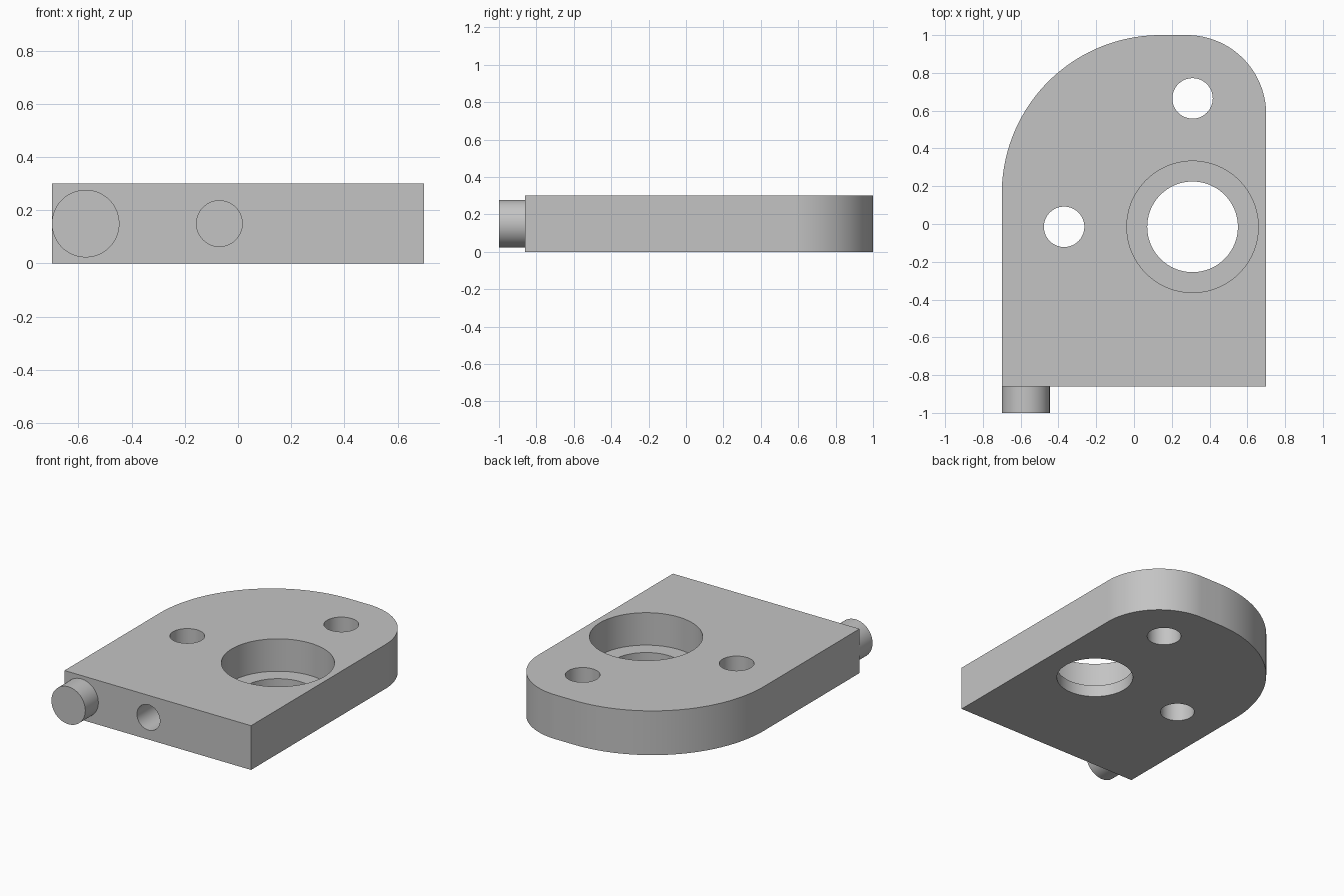
import bpy
import math
from math import cos, sin, pi
from mathutils import Matrix
import bmesh

if "Cube" in bpy.data.objects:
    bpy.data.objects.remove(bpy.data.objects["Cube"], do_unlink=True)

THICK = 0.30
FRONT = -0.86

metal = bpy.data.materials.new("plain_grey")
metal.use_nodes = True
GREY = (0.55, 0.55, 0.55, 1)
metal.diffuse_color = GREY
metal.node_tree.nodes["Principled BSDF"].inputs["Base Color"].default_value = GREY


def make_object(name, bm):
    mesh = bpy.data.meshes.new(name)
    bmesh.ops.recalc_face_normals(bm, faces=bm.faces)
    bm.to_mesh(mesh)
    bm.free()
    obj = bpy.data.objects.new(name, mesh)
    bpy.context.collection.objects.link(obj)
    mesh.materials.append(metal)
    return obj


def cylinder(name, radius, length, centre, along_y=False):
    bm = bmesh.new()
    turn = Matrix.Rotation(pi / 2, 4, "X") if along_y else Matrix()
    bmesh.ops.create_cone(bm, cap_ends=True, segments=96, radius1=radius, radius2=radius,
                          depth=length, matrix=Matrix.Translation(centre) @ turn)
    return make_object(name, bm)


def arc(cx, cy, radius, start, end, steps=40):
    angles = [start + (end - start) * i / steps for i in range(steps + 1)]
    return [(cx + radius * cos(a), cy + radius * sin(a)) for a in angles]


def smooth(obj):
    bpy.ops.object.select_all(action="DESELECT")
    obj.select_set(True)
    bpy.context.view_layer.objects.active = obj
    bpy.ops.object.shade_smooth_by_angle(angle=math.radians(30))


# Plate outline: square front corners, two different rounded back corners
outline = [(-0.70, FRONT), (0.70, FRONT)]
outline += arc(0.28, 0.58, 0.42, 0, pi / 2)
outline += arc(0.14, 0.16, 0.84, pi / 2, pi)
bm = bmesh.new()
base = bm.faces.new([bm.verts.new((x, y, 0)) for x, y in outline])
grown = bmesh.ops.extrude_face_region(bm, geom=[base])
top = [v for v in grown["geom"] if isinstance(v, bmesh.types.BMVert)]
bmesh.ops.translate(bm, verts=top, vec=(0, 0, THICK))
plate = make_object("plate", bm)

# Cutters: two bolt holes, stepped bore, blind hole in the front edge
cutters = [
    cylinder("back_bolt_hole_cutter", 0.107, 1, (0.31, 0.665, 0.15)),
    cylinder("side_bolt_hole_cutter", 0.107, 1, (-0.37, -0.015, 0.15)),
    cylinder("bore_cutter", 0.24, 1, (0.31, -0.015, 0.15)),
    cylinder("counterbore_cutter", 0.348, 0.4, (0.31, -0.015, 0.28)),
    cylinder("front_hole_cutter", 0.086, 0.8, (-0.07, FRONT, 0.15), along_y=True),
]
for cutter in cutters:
    cutter.hide_render = True
    cut = plate.modifiers.new(cutter.name, "BOOLEAN")
    cut.operation = "DIFFERENCE"
    cut.solver = "EXACT"
    cut.object = cutter

# Bake the cuts, then drop the cutters
bpy.context.view_layer.update()
evaluated = plate.evaluated_get(bpy.context.evaluated_depsgraph_get())
cut_mesh = bpy.data.meshes.new_from_object(evaluated)
plate.modifiers.clear()
plate.data = cut_mesh
for cutter in cutters:
    bpy.data.objects.remove(cutter, do_unlink=True)
smooth(plate)

# Round pin standing out of the front edge
pin = cylinder("front_pin", 0.127, 0.14, (-0.573, -0.93, 0.15), along_y=True)
smooth(pin)
